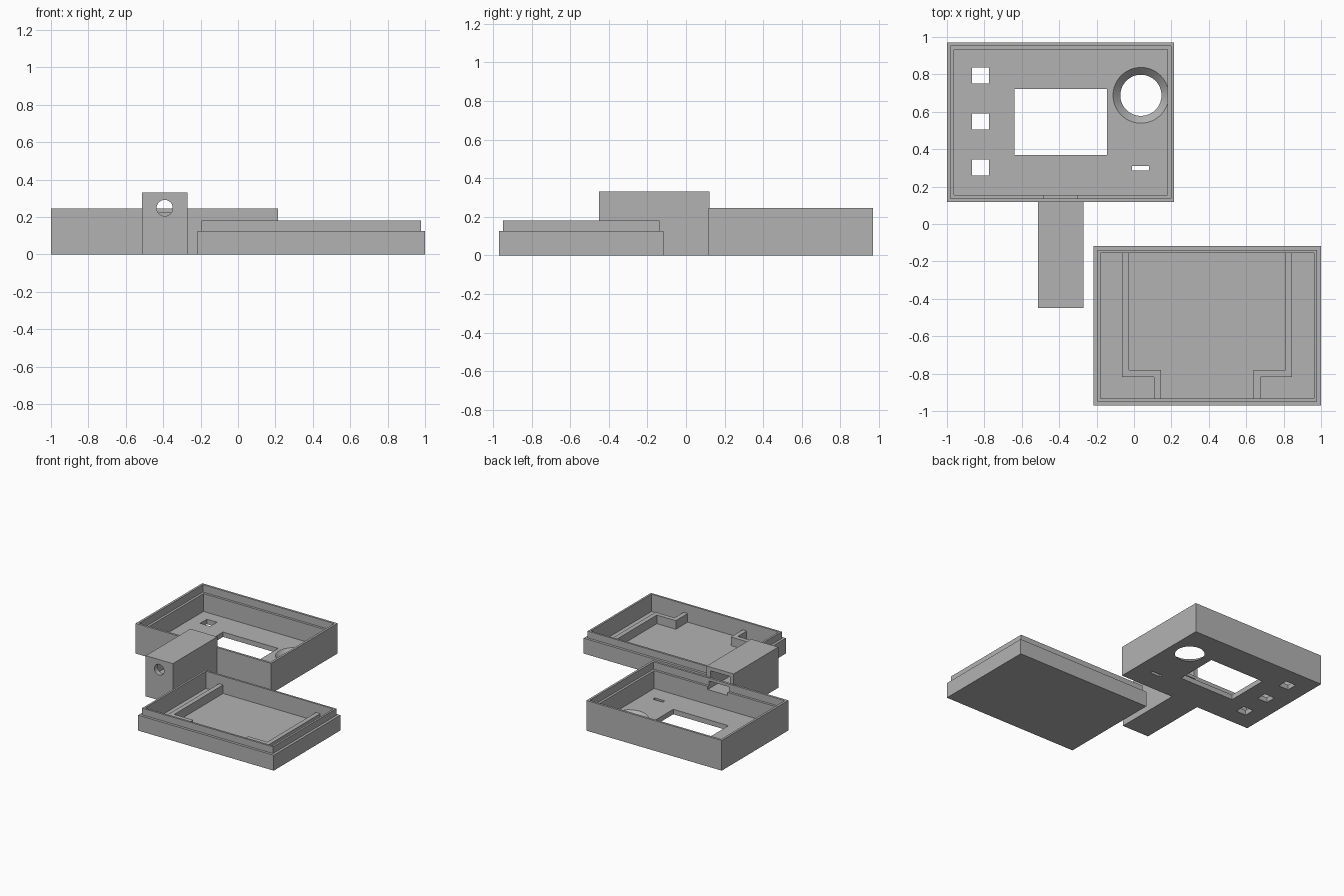
import bpy, bmesh, math

if "Cube" in bpy.data.objects:
    bpy.data.objects.remove(bpy.data.objects["Cube"])

grey = bpy.data.materials.new("plain_grey")
grey.diffuse_color = (0.45, 0.45, 0.45, 1)
grey.use_nodes = True
grey.node_tree.nodes["Principled BSDF"].inputs["Base Color"].default_value = grey.diffuse_color


def prism(name, pts, z0, z1):
    """Extrude an xy outline from z0 to z1."""
    bm = bmesh.new()
    face = bm.faces.new([bm.verts.new((x, y, z0)) for x, y in pts])
    new = bmesh.ops.extrude_face_region(bm, geom=[face])["geom"]
    for v in new:
        if isinstance(v, bmesh.types.BMVert):
            v.co.z = z1
    bmesh.ops.recalc_face_normals(bm, faces=bm.faces)
    me = bpy.data.meshes.new(name)
    bm.to_mesh(me)
    bm.free()
    me.materials.append(grey)
    ob = bpy.data.objects.new(name, me)
    bpy.context.collection.objects.link(ob)
    return ob


def box(name, x0, x1, y0, y1, z0, z1):
    return prism(name, [(x0, y0), (x1, y0), (x1, y1), (x0, y1)], z0, z1)


def cone(name, r0, r1, depth, loc, rot=(0, 0, 0)):
    bpy.ops.mesh.primitive_cone_add(vertices=64, radius1=r0, radius2=r1,
                                    depth=depth, location=loc, rotation=rot)
    ob = bpy.context.object
    ob.name = name
    ob.data.materials.append(grey)
    return ob


def combine(ob, other, op="DIFFERENCE"):
    """Apply a boolean and discard the helper."""
    m = ob.modifiers.new("bool", "BOOLEAN")
    m.operation, m.solver, m.object = op, "EXACT", other
    bpy.context.view_layer.objects.active = ob
    bpy.ops.object.modifier_apply(modifier=m.name)
    bpy.data.objects.remove(other)


def cut(ob, *dims):
    combine(ob, box("cutter", *dims))


WALL, LIP, FLOOR = 0.037, 0.018, 0.04

# Face shell: open tray with a stepped rim
X0, X1, Y0, Y1 = -1.0, 0.215, 0.117, 0.97
shell = box("face_shell", X0, X1, Y0, Y1, 0, 0.245)
cut(shell, X0 + WALL, X1 - WALL, Y0 + WALL, Y1 - WALL, FLOOR, 0.3)
cut(shell, X0 + LIP, X1 - LIP, Y0 + LIP, Y1 - LIP, 0.185, 0.3)

# Battery housing joined to the shell's front wall
combine(shell, box("housing", -0.513, -0.27, -0.45, Y0 + 0.004, 0, 0.33), "UNION")
cut(shell, -0.48, -0.303, -0.41, Y0 - 0.001, 0.16, 0.30)   # inner cavity
cut(shell, -0.48, -0.303, Y0 - 0.05, Y0 + 0.05, 0.245, 0.30)  # opening above rim
cut(shell, -0.48, -0.303, Y0 - 0.05, Y0 + 0.05, 0.16, 0.222)  # opening through wall
combine(shell, cone("cable_hole", 0.043, 0.043, 0.2, (-0.392, -0.45, 0.248),
                    (math.pi / 2, 0, 0)))

# Screen window, button holes and small slot
cut(shell, -0.64, -0.145, 0.37, 0.722, -0.1, 0.1)
for y in (0.302, 0.547, 0.793):
    cut(shell, -0.865, -0.775, y - 0.043, y + 0.043, -0.1, 0.1)
cut(shell, -0.01, 0.08, 0.285, 0.311, -0.1, 0.1)

# Flared round opening in the floor
combine(shell, cone("flare", 0.109, 0.15, FLOOR + 0.002, (0.037, 0.688, FLOOR / 2)))

# Back cover: tray with a raised tongue that fits the rim
X0, X1, Y0, Y1 = -0.217, 1.0, -0.97, -0.117
cover = box("back_cover", X0, X1, Y0, Y1, 0, 0.125)
T = 0.021
combine(cover, box("tongue", X0 + T, X1 - T, Y0 + T, Y1 - T, 0.06, 0.18), "UNION")
cut(cover, X0 + WALL, X1 - WALL, Y0 + WALL, Y1 - WALL, FLOOR, 0.3)

# Stepped ribs inside the cover, mirrored about its centre line
profile = [(-0.063, -0.15), (-0.063, -0.818), (0.108, -0.818), (0.108, -0.94),
           (0.145, -0.94), (0.145, -0.781), (-0.026, -0.781), (-0.026, -0.15)]
mid = (X0 + X1) / 2
for side in (1, -1):
    pts = [(mid + side * (x - mid), y) for x, y in profile]
    combine(cover, prism("rib", pts, FLOOR - 0.01, 0.11), "UNION")

# Smooth the round openings only
for ob in (shell, cover):
    bpy.ops.object.select_all(action="DESELECT")
    ob.select_set(True)
    bpy.context.view_layer.objects.active = ob
    bpy.ops.object.shade_smooth_by_angle(angle=math.radians(20))
